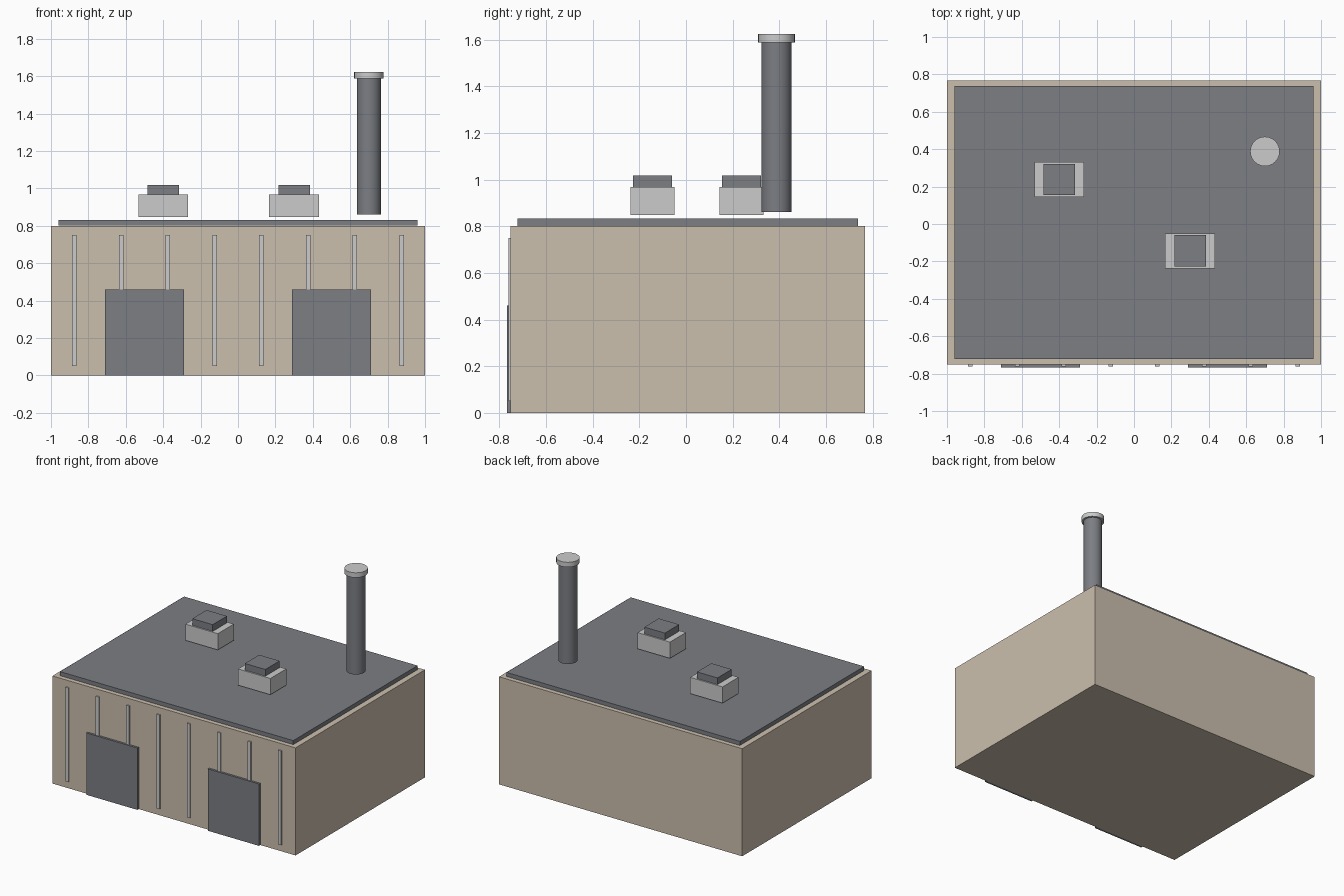
import bpy

if "Cube" in bpy.data.objects:
    bpy.data.objects.remove(bpy.data.objects["Cube"])


def material(name, rgb):
    m = bpy.data.materials.new(name)
    m.diffuse_color = (*rgb, 1.0)
    m.use_nodes = True
    m.node_tree.nodes["Principled BSDF"].inputs["Base Color"].default_value = m.diffuse_color
    return m


TAN = material("tan_wall", (0.60, 0.52, 0.42))
DARK = material("dark_metal", (0.20, 0.21, 0.23))
LIGHT = material("light_metal", (0.62, 0.63, 0.64))


def box(name, x, y, z, mat):
    """Box from (min, max) ranges on each axis."""
    bpy.ops.mesh.primitive_cube_add(size=1, location=[(a + b) / 2 for a, b in (x, y, z)])
    o = bpy.context.object
    o.name = name
    o.scale = [b - a for a, b in (x, y, z)]
    bpy.ops.object.transform_apply(location=False, rotation=False, scale=True)
    o.data.materials.append(mat)
    return o


def cylinder(name, x, y, z, r, mat):
    """Upright cylinder over a z range."""
    bpy.ops.mesh.primitive_cylinder_add(vertices=24, radius=r, depth=z[1] - z[0],
                                        location=(x, y, (z[0] + z[1]) / 2))
    o = bpy.context.object
    o.name = name
    o.data.materials.append(mat)
    bpy.ops.object.shade_smooth_by_angle()
    return o


FRONT, BACK = -0.752, 0.768

# Main hall and roof slab
box("building_body", (-1, 1), (FRONT, BACK), (0, 0.8), TAN)
box("roof_slab", (-0.96, 0.96), (FRONT + 0.03, BACK - 0.03), (0.802, 0.832), DARK)

# Vertical wall ribs along the front
for i in range(8):
    x = -0.875 + 0.25 * i
    box(f"wall_rib_{i + 1}", (x - 0.0125, x + 0.0125), (FRONT - 0.009, FRONT + 0.006),
        (0.05, 0.75), LIGHT)

# Loading doors
for side, x in (("left", -0.5), ("right", 0.5)):
    box(f"loading_door_{side}", (x - 0.21, x + 0.21), (FRONT - 0.016, FRONT + 0.004),
        (0, 0.46), DARK)

# Roof ventilation units with dark caps
for side, x, y in (("left", -0.4, 0.238), ("right", 0.3, -0.144)):
    box(f"roof_vent_{side}", (x - 0.133, x + 0.133), (y - 0.094, y + 0.094), (0.847, 0.968), LIGHT)
    box(f"roof_vent_cap_{side}", (x - 0.084, x + 0.084), (y - 0.084, y + 0.084), (0.968, 1.018), DARK)

# Chimney stack and rim
cylinder("chimney_stack", 0.7, 0.388, (0.86, 1.6), 0.065, DARK)
cylinder("chimney_rim", 0.7, 0.388, (1.587, 1.623), 0.079, LIGHT)
